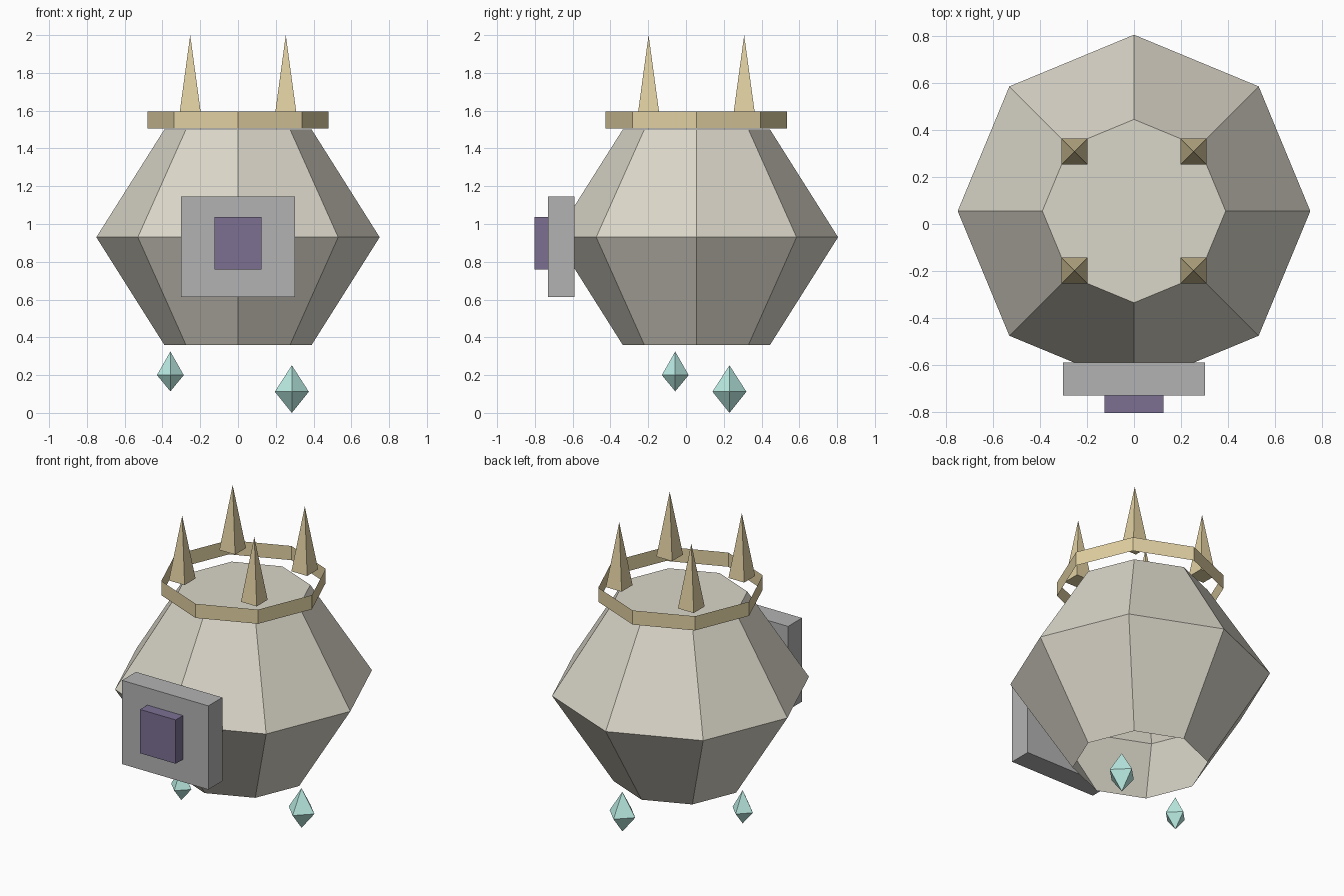
import bpy, bmesh
from math import cos, sin, pi

if "Cube" in bpy.data.objects:
    bpy.data.objects.remove(bpy.data.objects["Cube"])

CY = 0.055  # centre line of the body in y


def material(name, rgb):
    m = bpy.data.materials.new(name)
    m.diffuse_color = (*rgb, 1)
    m.use_nodes = True
    m.node_tree.nodes["Principled BSDF"].inputs["Base Color"].default_value = m.diffuse_color
    return m


STONE = material("stone", (0.70, 0.67, 0.58))
GOLD = material("gold", (0.75, 0.63, 0.36))
GREY = material("grey", (0.45, 0.45, 0.45))
DARK = material("dark_violet", (0.20, 0.16, 0.29))
TEAL = material("teal", (0.50, 0.85, 0.78))


def lathe(name, profile, sides, center, mat, turn=0.0, cap_bottom=False, cap_top=False):
    """Faceted solid from (radius, z) rings; radius 0 makes a point."""
    bm = bmesh.new()
    rings = []
    for r, z in profile:
        n = sides if r else 1
        rings.append([bm.verts.new((r * cos(turn + 2 * pi * i / sides),
                                    r * sin(turn + 2 * pi * i / sides), z))
                      for i in range(n)])
    for a, b in zip(rings, rings[1:]):
        for i in range(sides):
            j = (i + 1) % sides
            quad = [a[i % len(a)], a[j % len(a)], b[j % len(b)], b[i % len(b)]]
            bm.faces.new(list(dict.fromkeys(quad)))
    if cap_bottom:
        bm.faces.new(rings[0][::-1])
    if cap_top:
        bm.faces.new(rings[-1])
    mesh = bpy.data.meshes.new(name)
    bm.to_mesh(mesh)
    bm.free()
    mesh.materials.append(mat)
    ob = bpy.data.objects.new(name, mesh)
    ob.location = (center[0], center[1], 0)
    bpy.context.collection.objects.link(ob)


def box(name, lo, hi, mat):
    bpy.ops.mesh.primitive_cube_add(size=1, location=[(a + b) / 2 for a, b in zip(lo, hi)])
    ob = bpy.context.object
    ob.name = name
    ob.scale = [b - a for a, b in zip(lo, hi)]
    ob.data.materials.append(mat)


# Eight-sided body, open underneath
lathe("body", [(0.39, 0.36), (0.75, 0.93), (0.39, 1.50)], 8, (0, CY), STONE, cap_top=True)

# Thin open crown band
lathe("crown_band", [(0.48, 1.505), (0.48, 1.595)], 8, (0, CY), GOLD)

# Four square crown spikes
for sx, side in ((-1, "left"), (1, "right")):
    for sy, end in ((-1, "front"), (1, "back")):
        lathe(f"crown_spike_{end}_{side}", [(0.078, 1.595), (0, 2.0)], 4,
              (0.253 * sx, CY + 0.253 * sy), GOLD, turn=pi / 4, cap_bottom=True)

# Front plate and its dark panel
box("front_plate", (-0.303, -0.73, 0.614), (0.303, -0.59, 1.145), GREY)
box("front_panel", (-0.125, -0.803, 0.758), (0.125, -0.73, 1.036), DARK)

# Floating crystals
lathe("small_crystal", [(0, 0.114), (0.071, 0.20), (0, 0.325)], 4, (-0.358, -0.057), TEAL)
lathe("large_crystal", [(0, 0.0), (0.09, 0.112), (0, 0.252)], 4, (0.285, 0.23), TEAL)
